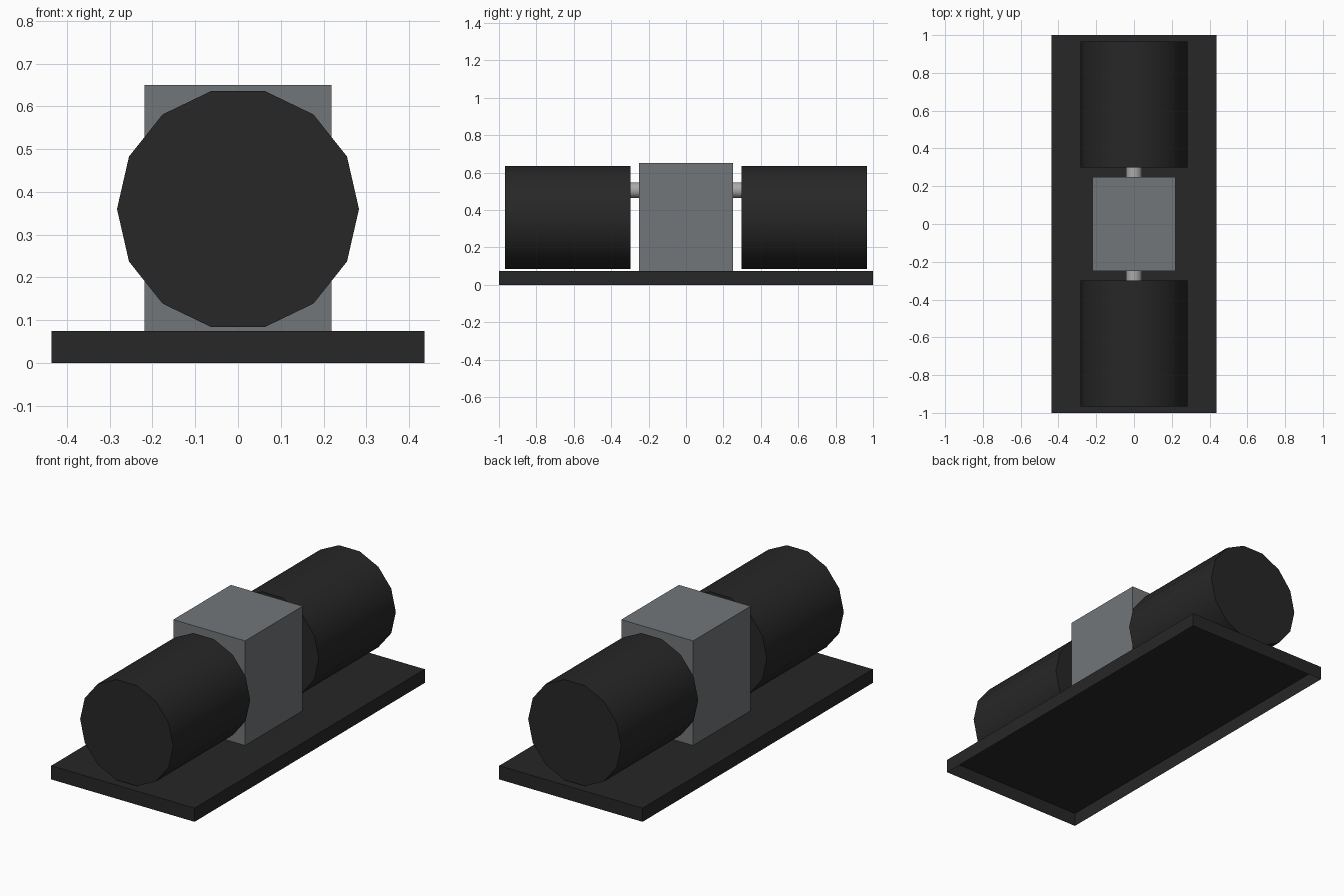
import bpy, bmesh
from math import pi, radians
from mathutils import Matrix

if "Cube" in bpy.data.objects:
    bpy.data.objects.remove(bpy.data.objects["Cube"])


def material(name, rgb):
    m = bpy.data.materials.new(name)
    m.diffuse_color = (*rgb, 1)
    m.use_nodes = True
    m.node_tree.nodes["Principled BSDF"].inputs["Base Color"].default_value = m.diffuse_color
    return m


black = material("black_paint", (0.02, 0.02, 0.02))
grey = material("grey_casing", (0.17, 0.18, 0.19))
steel = material("steel", (0.4, 0.4, 0.4))


def finish(bm, name, mat):
    me = bpy.data.meshes.new(name)
    bm.to_mesh(me)
    bm.free()
    me.materials.append(mat)
    ob = bpy.data.objects.new(name, me)
    bpy.context.collection.objects.link(ob)
    return ob


def open_box(name, sx, sy, z0, z1, mat):
    """Box without its bottom face."""
    bm = bmesh.new()
    bmesh.ops.create_cube(bm, size=1, matrix=Matrix.Translation((0, 0, (z0 + z1) / 2))
                          @ Matrix.Diagonal((sx, sy, z1 - z0, 1)))
    bm.normal_update()
    bottom = [f for f in bm.faces if f.normal.z < -0.9]
    bmesh.ops.delete(bm, geom=bottom, context='FACES_ONLY')
    return finish(bm, name, mat)


def y_cylinder(name, r, y0, y1, z, mat, caps):
    """14-sided smooth cylinder along y, with a corner on the +x side."""
    bm = bmesh.new()
    mtx = (Matrix.Translation((0, (y0 + y1) / 2, z)) @ Matrix.Rotation(pi / 2, 4, 'X')
           @ Matrix.Rotation(pi / 2, 4, 'Z'))
    bmesh.ops.create_cone(bm, cap_ends=caps, segments=14, radius1=r, radius2=r,
                          depth=y1 - y0, matrix=mtx)
    # Put a corner exactly at +x whatever the primitive's start angle
    if not any(abs(v.co.x - r) < 1e-4 for v in bm.verts):
        bmesh.ops.rotate(bm, verts=bm.verts, cent=(0, 0, z),
                         matrix=Matrix.Rotation(pi / 14, 3, 'Y'))
    ob = finish(bm, name, mat)
    bpy.ops.object.select_all(action='DESELECT')
    ob.select_set(True)
    bpy.context.view_layer.objects.active = ob
    bpy.ops.object.shade_smooth_by_angle(angle=radians(35))
    return ob


# Hollow base plate and central casing
open_box("base_plate", 0.872, 2.0, 0.0, 0.075, black)
open_box("center_casing", 0.437, 0.5, 0.075, 0.65, grey)

# Drum and connecting shaft on each side
for side, s in (("front", -1), ("back", 1)):
    y_cylinder(side + "_drum", 0.283, *sorted((s * 0.298, s * 0.967)), 0.36, black, True)
    y_cylinder(side + "_shaft", 0.043, *sorted((s * 0.25, s * 0.298)), 0.506, steel, False)
